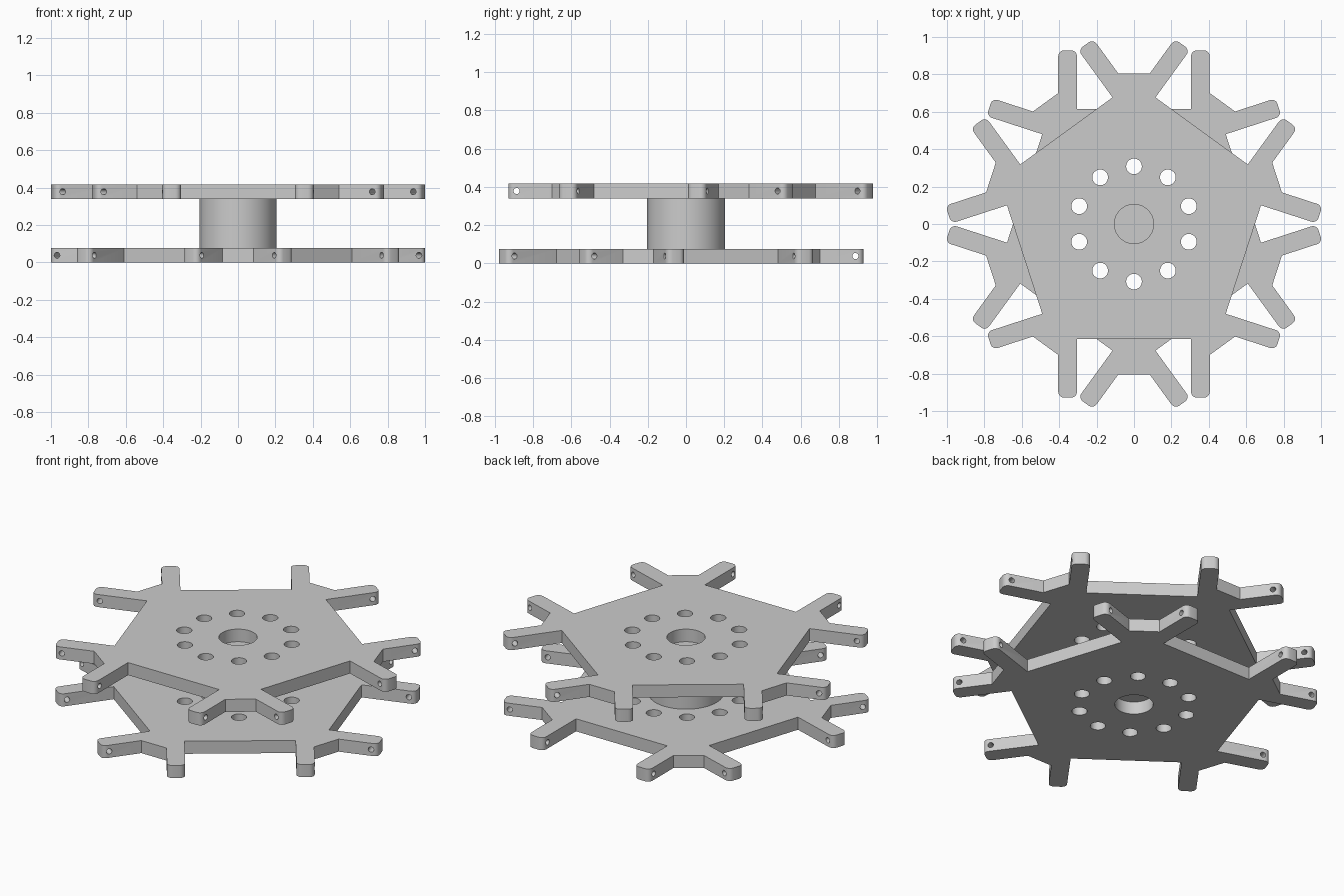
import bpy, bmesh, math
from mathutils import Matrix, Vector

cube = bpy.data.objects.get("Cube")
if cube:
    bpy.data.objects.remove(cube, do_unlink=True)

grey = bpy.data.materials.new("light_grey")
grey.use_nodes = True
COLOUR = (0.6, 0.6, 0.6, 1)
grey.diffuse_color = COLOUR
grey.node_tree.nodes["Principled BSDF"].inputs["Base Color"].default_value = COLOUR

THICK = 0.076        # plate thickness
EDGE = 0.615         # distance from centre to a pentagon edge
TIP = 0.928          # distance from centre to an arm tip
IN, OUT = 0.305, 0.405   # sides of an arm, measured along the edge
NECK = -0.70         # where the blunt corner meets the arm
ROUND = 0.03         # arm tip rounding


def make_object(name, bm):
    bmesh.ops.recalc_face_normals(bm, faces=bm.faces)
    mesh = bpy.data.meshes.new(name)
    bm.to_mesh(mesh)
    bm.free()
    mesh.materials.append(grey)
    ob = bpy.data.objects.new(name, mesh)
    bpy.context.collection.objects.link(ob)
    return ob


def activate(ob):
    bpy.ops.object.select_all(action='DESELECT')
    ob.select_set(True)
    bpy.context.view_layer.objects.active = ob


def add_cylinder(bm, radius, depth, matrix, segments=32):
    bmesh.ops.create_cone(bm, cap_ends=True, segments=segments, radius1=radius,
                          radius2=radius, depth=depth, matrix=matrix)


def side_profile():
    """Half of one pentagon side, with its arm, for the edge facing -y."""
    pts = [Vector((IN, -EDGE, 0))]
    for cx, start in ((IN + ROUND, 180), (OUT - ROUND, 270)):
        for i in range(6):
            a = math.radians(start + 18 * i)
            pts.append(Vector((cx + ROUND * math.cos(a),
                               -TIP + ROUND + ROUND * math.sin(a), 0)))
    pts.append(Vector((OUT, NECK, 0)))
    return pts


def make_plate(name, z, turn):
    # Outline: each side is a mirrored half profile, repeated five times
    half = side_profile()
    side = [Vector((-p.x, p.y, 0)) for p in reversed(half)] + half
    bm = bmesh.new()
    verts = []
    for k in range(5):
        rot = Matrix.Rotation(math.radians(72 * k), 4, 'Z')
        verts += [bm.verts.new(rot @ p) for p in side]
    face = bm.faces.new(verts)
    ext = bmesh.ops.extrude_face_region(bm, geom=[face])
    top = [v for v in ext["geom"] if isinstance(v, bmesh.types.BMVert)]
    bmesh.ops.translate(bm, verts=top, vec=(0, 0, THICK))
    plate = make_object(name, bm)

    # Holes: centre bore, ring of ten, and a cross pin hole in each arm
    bm = bmesh.new()
    mid = Matrix.Translation((0, 0, THICK / 2))
    add_cylinder(bm, 0.105, 0.2, mid, 48)
    for k in range(10):
        rot = Matrix.Rotation(math.radians(36 * k), 4, 'Z')
        add_cylinder(bm, 0.042, 0.2, rot @ mid @ Matrix.Translation((0, 0.308, 0)))
    for k in range(5):
        rot = Matrix.Rotation(math.radians(72 * k), 4, 'Z')
        for s in (-1, 1):
            place = Matrix.Translation((s * (IN + OUT) / 2, -0.886, 0))
            add_cylinder(bm, 0.016, 0.14, rot @ mid @ place
                         @ Matrix.Rotation(math.pi / 2, 4, 'Y'), 20)
    cutter = make_object("hole_cutter", bm)
    cutter.hide_render = True
    activate(plate)
    mod = plate.modifiers.new("holes", 'BOOLEAN')
    mod.operation = 'DIFFERENCE'
    mod.solver = 'EXACT'
    mod.object = cutter
    bpy.ops.object.modifier_apply(modifier=mod.name)
    bpy.data.objects.remove(cutter, do_unlink=True)

    plate.location.z = z
    plate.rotation_euler.z = turn
    bpy.ops.object.shade_smooth_by_angle(angle=math.radians(30))


# Two plates, the lower one turned half a step against the upper
GAP_TOP = 0.34
make_plate("upper_plate", GAP_TOP, 0)
make_plate("lower_plate", 0, math.pi)

# Solid hub between the plates
bm = bmesh.new()
add_cylinder(bm, 0.205, GAP_TOP - THICK,
             Matrix.Translation((0, 0, (GAP_TOP + THICK) / 2)), 64)
hub = make_object("hub", bm)
activate(hub)
bpy.ops.object.shade_smooth_by_angle(angle=math.radians(30))
